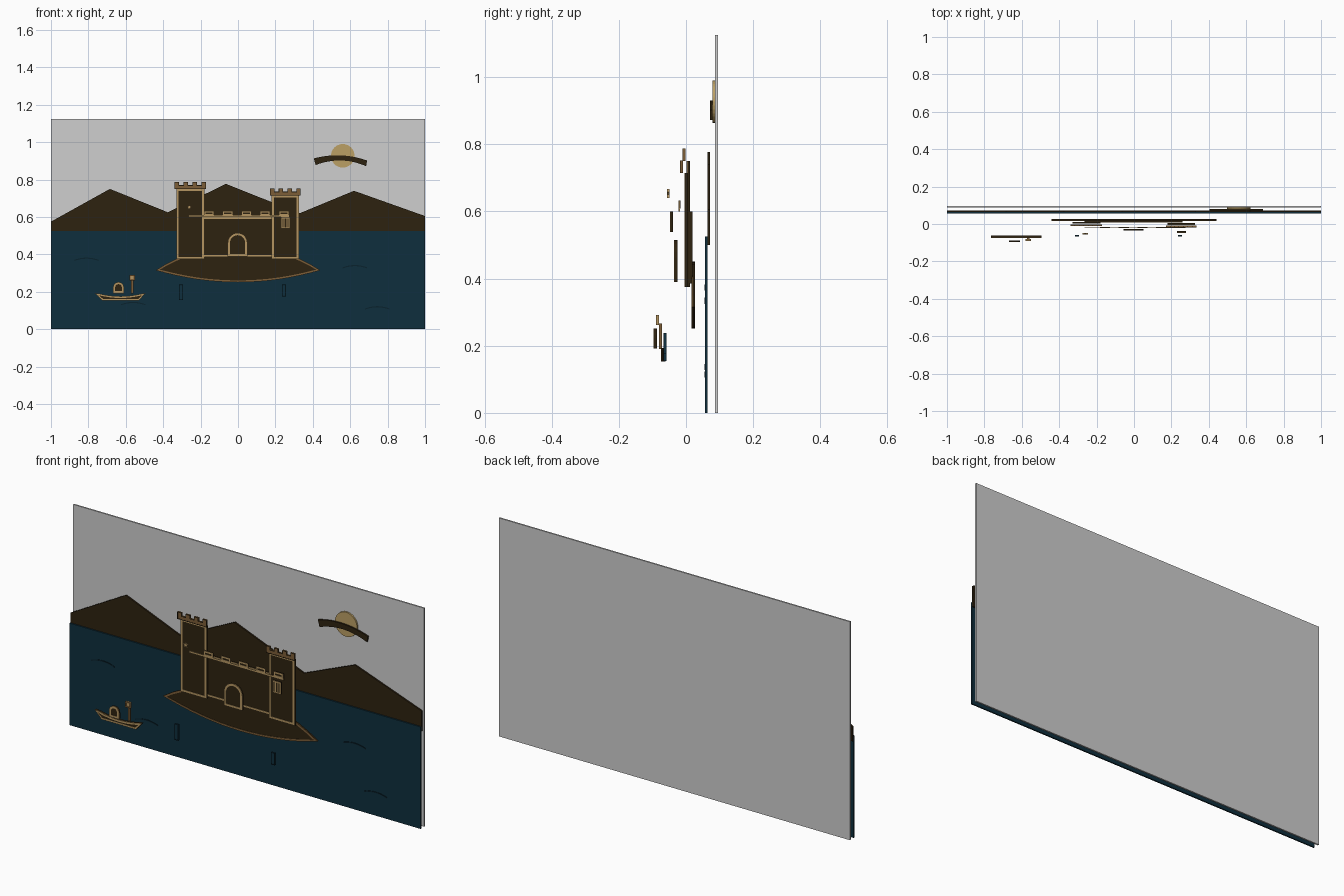
import bpy, bmesh
from math import sin, cos, pi
from mathutils import Vector

cube = bpy.data.objects.get("Cube")
if cube:
    bpy.data.objects.remove(cube)


def material(name, r, g, b):
    m = bpy.data.materials.new(name)
    m.use_nodes = True
    m.diffuse_color = (r, g, b, 1)
    bsdf = next(n for n in m.node_tree.nodes if n.type == "BSDF_PRINCIPLED")
    bsdf.inputs["Base Color"].default_value = (r, g, b, 1)
    return m


SKY = material("sky_grey", .62, .62, .62)
SEA = material("sea_blue", .0045, .028, .047)
DEEP = material("deep_blue", .003, .016, .026)
BROWN = material("dark_brown", .027, .016, .005)
GOLD = material("gold", .46, .3, .12)
BRONZE = material("bronze", .2, .11, .038)
SUN = material("sun_gold", .5, .35, .13)


def finish(name, bm, mat):
    bmesh.ops.recalc_face_normals(bm, faces=bm.faces)
    mesh = bpy.data.meshes.new(name)
    bm.to_mesh(mesh)
    bm.free()
    mesh.materials.append(mat)
    ob = bpy.data.objects.new(name, mesh)
    bpy.context.collection.objects.link(ob)
    return ob


def extrude(bm, faces, depth):
    geom = bmesh.ops.extrude_face_region(bm, geom=faces)["geom"]
    verts = [g for g in geom if isinstance(g, bmesh.types.BMVert)]
    bmesh.ops.translate(bm, verts=verts, vec=(0, depth, 0))


def plate(name, pts, y, mat, depth=.008):
    """Flat outline in x and z, thickened backwards from y."""
    bm = bmesh.new()
    extrude(bm, [bm.faces.new([bm.verts.new((x, y, z)) for x, z in pts])], depth)
    return finish(name, bm, mat)


def inset(pts, w):
    """Mitred inward offset of a counter-clockwise outline."""
    out = []
    for i, p in enumerate(pts):
        p = Vector(p)
        a = (p - Vector(pts[i - 1])).normalized()
        b = (Vector(pts[(i + 1) % len(pts)]) - p).normalized()
        na, nb = Vector((-a.y, a.x)), Vector((-b.y, b.x))
        out.append(p + (na + nb) * w / max(1 + na.dot(nb), .35))
    return out


def trim(name, pts, y, mat, w=.011, depth=.002):
    """Raised border running round an outline."""
    bm = bmesh.new()
    outer = [bm.verts.new((x, y - depth, z)) for x, z in pts]
    inner = [bm.verts.new((x, y - depth, z)) for x, z in inset(pts, w)]
    n = len(pts)
    faces = [bm.faces.new((outer[i], outer[(i + 1) % n], inner[(i + 1) % n], inner[i]))
             for i in range(n)]
    extrude(bm, faces, depth)
    return finish(name, bm, mat)


def rect(x0, x1, z0, z1):
    return [(x0, z0), (x1, z0), (x1, z1), (x0, z1)]


def disc(x, z, r, n):
    return [(x + r * cos(2 * pi * i / n), z + r * sin(2 * pi * i / n)) for i in range(n)]


def arch(x0, x1, z0, z1):
    r = (x1 - x0) / 2
    return [(x0, z0), (x1, z0)] + [
        ((x0 + x1) / 2 + r * cos(pi * i / 10), z1 - r + r * sin(pi * i / 10)) for i in range(11)]


def bow(x0, x1, z0, rise, n=16, z1=None):
    """Parabolic curve between two ends."""
    z1 = z0 if z1 is None else z1
    ts = [i / n for i in range(n + 1)]
    return [(x0 + (x1 - x0) * t, z0 + (z1 - z0) * t + 4 * rise * t * (1 - t)) for t in ts]


def bordered(name, pts, y, colour, w=.011, depth=.008):
    plate(name, pts, y, BROWN, depth)
    trim(name + "_trim", pts, y, colour, w)


# Backdrop, sea and hills
plate("sky_panel", rect(-1, 1, 0, 1.125), .087, SKY)
plate("sea", rect(-1, 1, 0, .525), .057, SEA, .007)
plate("hills", [(-1, .5), (1, .5), (1, .605), (.62, .74), (.33, .62), (-.065, .777),
                (-.375, .625), (-.685, .75), (-1, .575)], .064, BROWN)

# Sun and cloud
plate("sun", disc(.56, .927, .063, 32), .079, SUN)
plate("cloud", bow(.415, .685, .878, .027, 12, .872)
      + bow(.69, .405, .902, .022, 12, .913), .071, BROWN)

# Ripples on the water
for i, (x, z) in enumerate([(.625, .325), (.745, .105), (-.56, .128), (-.81, .365)]):
    plate(f"ripple_{i + 1}", bow(x - .065, x + .065, z, .012, 10)
          + bow(x + .065, x - .065, z + .006, .012, 10), .055, DEEP, .003)

# Reflections in front of the water
for side, x, z0 in (("right", -.305, .155), ("left", .245, .175)):
    shape = rect(x - .011, x + .011, z0, .238)
    plate(f"reflection_{side}", shape, -.066, SEA)
    trim(f"reflection_{side}_edge", shape, -.066, DEEP, .004, .001)

# Island
bordered("island", bow(-.44, .44, .315, -.064) + bow(.44, -.44, .318, .133)[1:-1],
         .019, BRONZE, .01)

# Castle wall
bordered("castle_wall", rect(-.265, .26, .385, .6), .011, GOLD)

# Towers with notched caps
for side, x0, x1, top, y in (("right", -.33, -.18, .75, .004), ("left", .18, .326, .715, -.003)):
    bordered(f"tower_{side}", rect(x0, x1, .375, top), y, GOLD, .012)
    a, b = x0 - .009, x1 + .009
    outline = [(a, top), (b, top)]
    step = (b - a) / 7
    for k in range(4):
        right, left = b - 2 * k * step, b - (2 * k + 1) * step
        low, high = top + .02, top + .037
        outline += [(right, low)] * (k > 0) + [(right, high), (left, high)]
        outline += [(left, low)] * (k < 3)
    plate(f"tower_cap_{side}", outline, y - .014, BRONZE)
    trim(f"tower_cap_{side}_edge", outline, y - .014, BROWN, .003, .001)

# Wall walk and merlons
plate("wall_walk", rect(-.265, .275, .6, .61), -.022, GOLD, .004)
for i in range(5):
    x = -.155 + i * .1
    bordered(f"merlon_{i + 1}", rect(x - .027, x + .027, .608, .633), -.02, GOLD, .008, .004)

# Gate
bordered("gate", arch(-.055, .05, .39, .515), -.034, GOLD, .012)

# Barred window
bordered("window", rect(.23, .278, .538, .6), -.046, GOLD, .007)
for i, x in enumerate((.246, .262)):
    plate(f"window_bar_{i + 1}", rect(x - .003, x + .003, .54, .598), -.048, GOLD, .002)

# Star ornament
star = [((.015 if i % 2 else .007) * cos(pi * i / 5 - pi / 10) - .26,
         (.015 if i % 2 else .007) * sin(pi * i / 5 - pi / 10) + .652) for i in range(10)]
plate("star", star, -.057, GOLD)

# Boat with cabin, pole and lantern
hull = [(-.725, .153), (-.53, .153), (-.495, .193)] + bow(-.515, -.74, .19, -.014, 8) + [(-.765, .193)]
bordered("boat_hull", hull, -.073, GOLD, .009, .012)
bordered("boat_cabin", arch(-.668, -.61, .192, .252), -.095, GOLD, .011)
plate("boat_pole", rect(-.571, -.56, .19, .266), -.08, BRONZE)
plate("lantern", rect(-.581, -.551, .261, .291), -.088, GOLD)
trim("lantern_frame", rect(-.581, -.551, .261, .291), -.088, BRONZE, .007)
